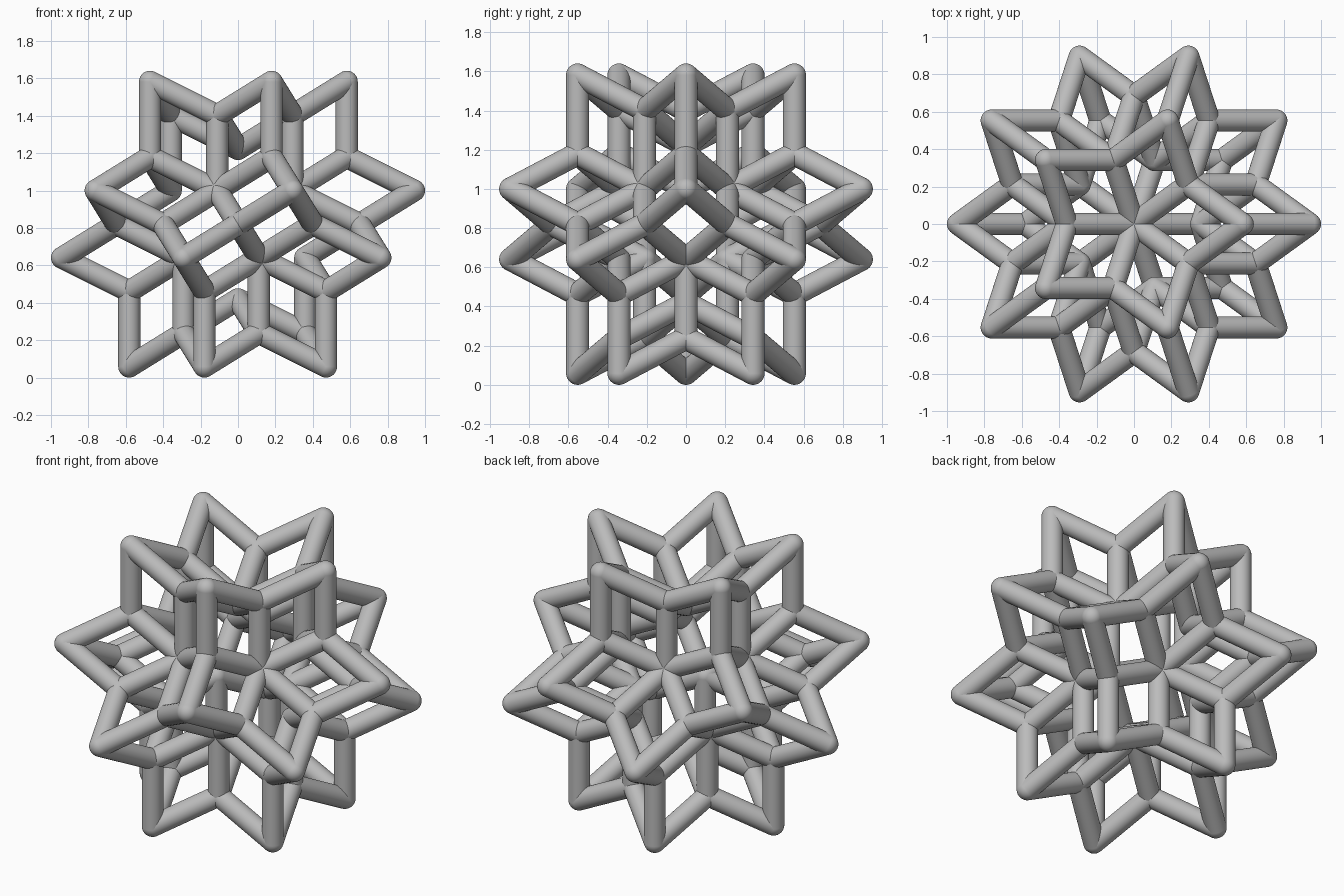
import bpy, bmesh, math
from mathutils import Vector, Matrix

cube = bpy.data.objects.get("Cube")
if cube:
    bpy.data.objects.remove(cube, do_unlink=True)

TUBE = 0.059      # tube radius
EDGE = 0.4018     # length of every strut
SIDES = 32
CENTRE = Vector((0, 0, EDGE * (1 + 2 / math.sqrt(5)) + TUBE))

grey = bpy.data.materials.new("grey")
grey.use_nodes = True
colour = (0.5, 0.5, 0.5, 1)
grey.diffuse_color = colour
grey.node_tree.nodes["Principled BSDF"].inputs["Base Color"].default_value = colour


def add_object(name, bm):
    for face in bm.faces:
        face.smooth = True
    mesh = bpy.data.meshes.new(name)
    bm.to_mesh(mesh)
    bm.free()
    mesh.materials.append(grey)
    obj = bpy.data.objects.new(name, mesh)
    obj.location = CENTRE
    bpy.context.collection.objects.link(obj)


def add_struts(name, pairs):
    bm = bmesh.new()
    for start, end in pairs:
        turn = (end - start).to_track_quat('Z', 'Y').to_matrix().to_4x4()
        bmesh.ops.create_cone(bm, segments=SIDES, radius1=TUBE, radius2=TUBE,
                              depth=(end - start).length, cap_ends=False,
                              matrix=Matrix.Translation((start + end) / 2) @ turn)
    add_object(name, bm)


def add_joints(name, points):
    bm = bmesh.new()
    for p in points:
        bmesh.ops.create_uvsphere(bm, u_segments=SIDES, v_segments=SIDES // 2,
                                  radius=TUBE, matrix=Matrix.Translation(p))
    add_object(name, bm)


# Twelve icosahedral directions, with one pair upright
upper = [Vector((0, 0, 1))]
for k in range(5):
    a = math.radians(36 + 72 * k)
    upper.append(Vector((2 * math.cos(a), 2 * math.sin(a), 1)) / math.sqrt(5))
axes = [v * EDGE for v in upper] + [-v * EDGE for v in upper]
count = range(len(axes))


def near(i, j):
    return axes[i].dot(axes[j]) > 0.4 * EDGE ** 2


# Neighbouring directions sum to the middle points, triples to the star tips
pairs = [(i, j) for i in count for j in count if i < j and near(i, j)]
triples = [(i, j, k) for i, j in pairs for k in count
           if j < k and near(i, k) and near(j, k)]
middles = {(i, j): axes[i] + axes[j] for i, j in pairs}
tips = {t: axes[t[0]] + axes[t[1]] + axes[t[2]] for t in triples}

# Struts from the hollows to the middle points, then out to the tips
add_struts("inner_struts", [(axes[n], middles[p]) for p in pairs for n in p])
add_struts("outer_struts", [(middles[p], tips[t]) for t in triples
                            for p in (t[:2], t[1:], t[::2])])

# Rounded joints
add_joints("inner_joints", axes)
add_joints("middle_joints", middles.values())
add_joints("tip_joints", tips.values())
